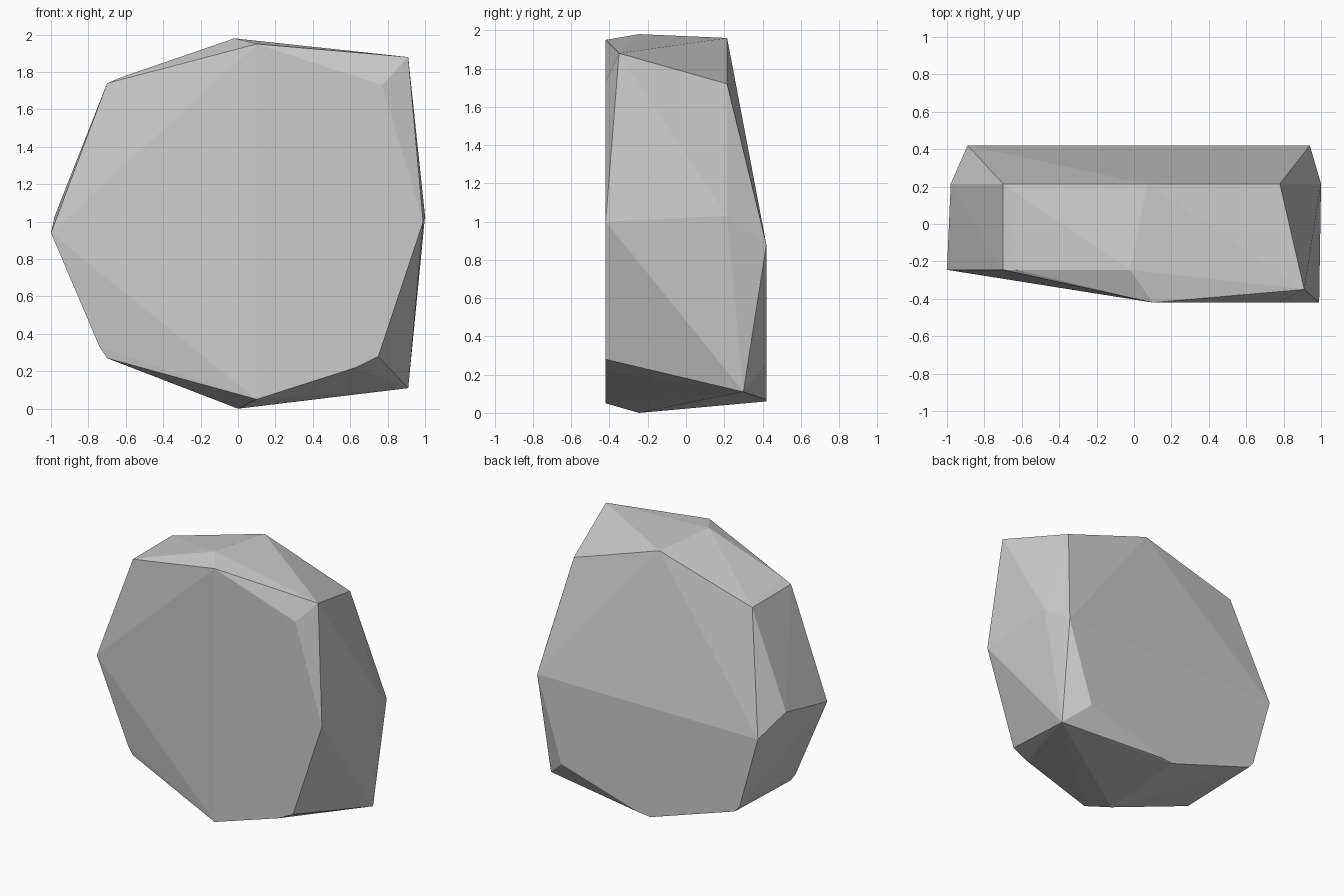
import bpy, bmesh

if "Cube" in bpy.data.objects:
    bpy.data.objects.remove(bpy.data.objects["Cube"])

# Outlines (x, z) of the faceted boulder, one per depth slice y, front to back
SLICES = {
    -0.42: [(0.10, 0.05), (0.63, 0.22), (0.75, 0.28), (0.99, 1.00), (0.77, 1.73), (0.10, 1.95)],
    -0.35: [(0.91, 1.88)],
    -0.245: [(0.0, 0.0), (-0.70, 0.27), (-0.74, 0.33), (-1.0, 0.94),
             (-0.70, 1.74), (-0.63, 1.77), (-0.02, 1.98)],
    0.215: [(-0.98, 1.03), (-0.70, 1.74), (0.07, 1.96), (0.78, 1.72), (1.0, 1.03)],
    0.30: [(0.91, 0.11)],
    0.42: [(-0.89, 0.88), (-0.74, 0.34), (-0.70, 0.29), (0.0, 0.06),
           (0.10, 0.07), (0.74, 0.26), (0.94, 0.88)],
}

# Wrap the slices in one flat-faced convex skin
bm = bmesh.new()
for y, outline in SLICES.items():
    for x, z in outline:
        bm.verts.new((x, y, z))
hull = bmesh.ops.convex_hull(bm, input=bm.verts)
loose = [v for v in bm.verts if not v.link_faces]
bmesh.ops.delete(bm, geom=loose, context='VERTS')
bmesh.ops.recalc_face_normals(bm, faces=bm.faces)

mesh = bpy.data.meshes.new("boulder")
bm.to_mesh(mesh)
bm.free()
boulder = bpy.data.objects.new("boulder", mesh)
bpy.context.collection.objects.link(boulder)
